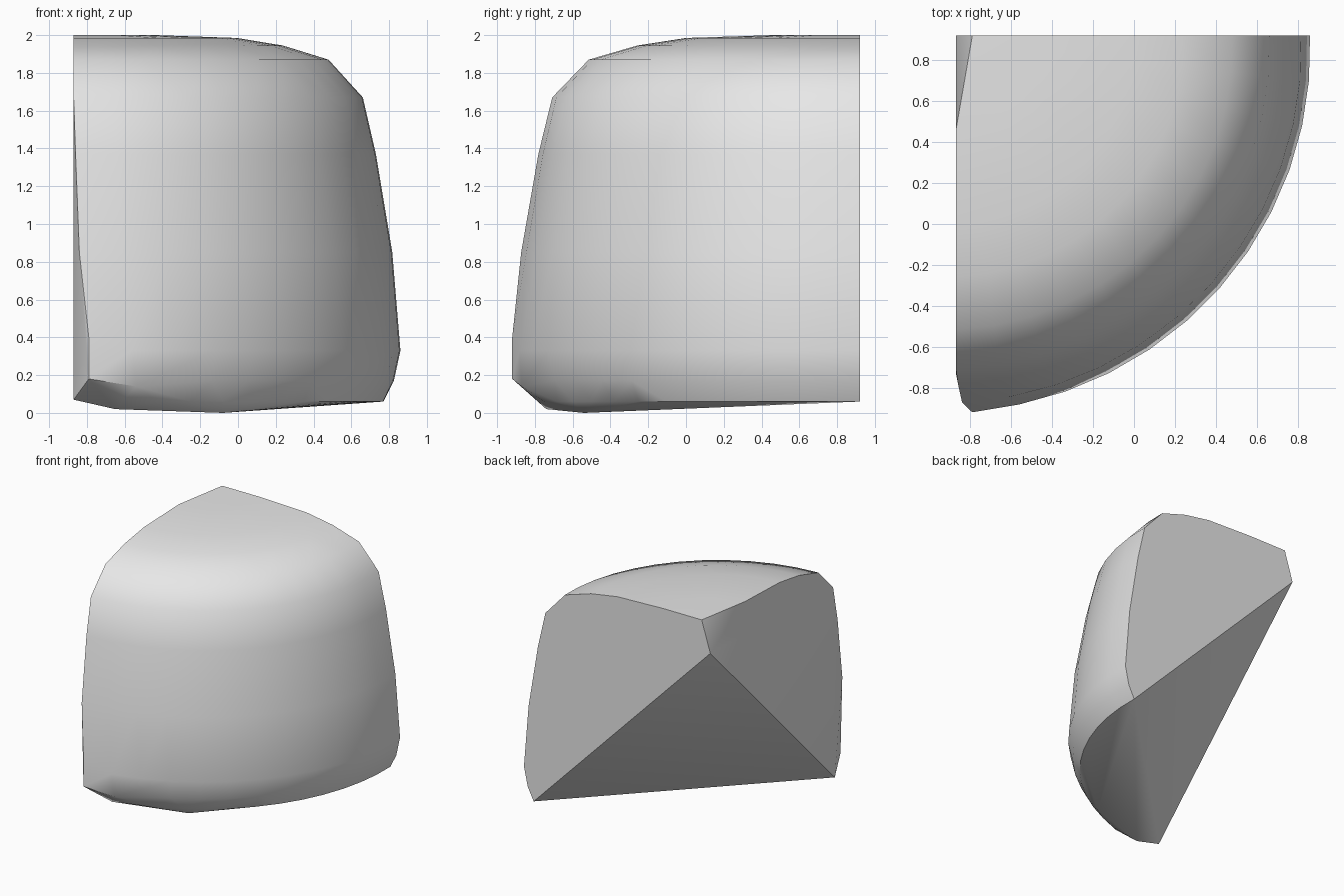
import bpy, bmesh, math

cube = bpy.data.objects.get("Cube")
if cube:
    bpy.data.objects.remove(cube, do_unlink=True)

# Plain grey material
grey = bpy.data.materials.new("light_grey")
grey.use_nodes = True
colour = (0.8, 0.8, 0.8, 1.0)
grey.diffuse_color = colour
bsdf = grey.node_tree.nodes["Principled BSDF"]
bsdf.inputs["Base Color"].default_value = colour
bsdf.inputs["Roughness"].default_value = 0.6

# Corner where the two flat walls meet, and the two radii of the round wall
LEFT, BACK = -0.87, 0.92
RADIUS_BACK, RADIUS_LEFT = 1.73, 1.84
STEPS = 12

# Rounded wall profile: height, share of full radius, chamfer width at the front edge
PROFILE = [
    (0.06, 0.948, 0.45), (0.17, 0.98, 0.08), (0.33, 1.0, 0.08),
    (0.85, 0.975, 0.03), (1.37, 0.925, 0.01), (1.67, 0.885, 0),
    (1.87, 0.78, 0), (1.945, 0.64, 0), (1.985, 0.5, 0), (2.0, 0.25, 0),
]


def arc_point(angle, share, z):
    """Point on the round wall; angle 0 is the back wall, 90 degrees the left wall."""
    t = angle / (math.pi / 2)
    r = share * (RADIUS_BACK + (RADIUS_LEFT - RADIUS_BACK) * t)
    return (LEFT + r * math.cos(angle), BACK - r * math.sin(angle), z)


points = []
for z, share, chamfer in PROFILE:
    end = math.acos(chamfer / (RADIUS_LEFT * share))
    points += [arc_point(end * i / STEPS, share, z) for i in range(STEPS + 1)]

# Corners of the slanted cut, the chipped top corner and the shallow underside
points += [
    (LEFT, BACK, 1.74), (0.77, BACK, 0.06), (LEFT, -0.73, 0.07),
    (-0.79, BACK, 2.0), (-0.79, -0.92, 0.18), (-0.79, -0.92, 0.4),
    (-0.54, -0.87, 0.14), (-0.65, -0.74, 0.02), (-0.08, -0.54, 0.0),
]

# Wrap all the points in one solid
bm = bmesh.new()
for p in points:
    bm.verts.new(p)
bmesh.ops.remove_doubles(bm, verts=bm.verts, dist=0.002)
hull = bmesh.ops.convex_hull(bm, input=bm.verts)
loose = {v for v in hull["geom_interior"] + hull["geom_unused"]
         if isinstance(v, bmesh.types.BMVert)}
bmesh.ops.delete(bm, geom=list(loose), context='VERTS')
bmesh.ops.dissolve_limit(bm, angle_limit=math.radians(0.5),
                         verts=bm.verts, edges=bm.edges)
bmesh.ops.recalc_face_normals(bm, faces=bm.faces)

mesh = bpy.data.meshes.new("rounded_chunk")
bm.to_mesh(mesh)
bm.free()
mesh.materials.append(grey)
chunk = bpy.data.objects.new("rounded_chunk", mesh)
bpy.context.collection.objects.link(chunk)

# Soft shading on the round wall, crisp edges at the cuts
bpy.ops.object.select_all(action='DESELECT')
chunk.select_set(True)
bpy.context.view_layer.objects.active = chunk
bpy.ops.object.shade_smooth_by_angle(angle=math.radians(40))
